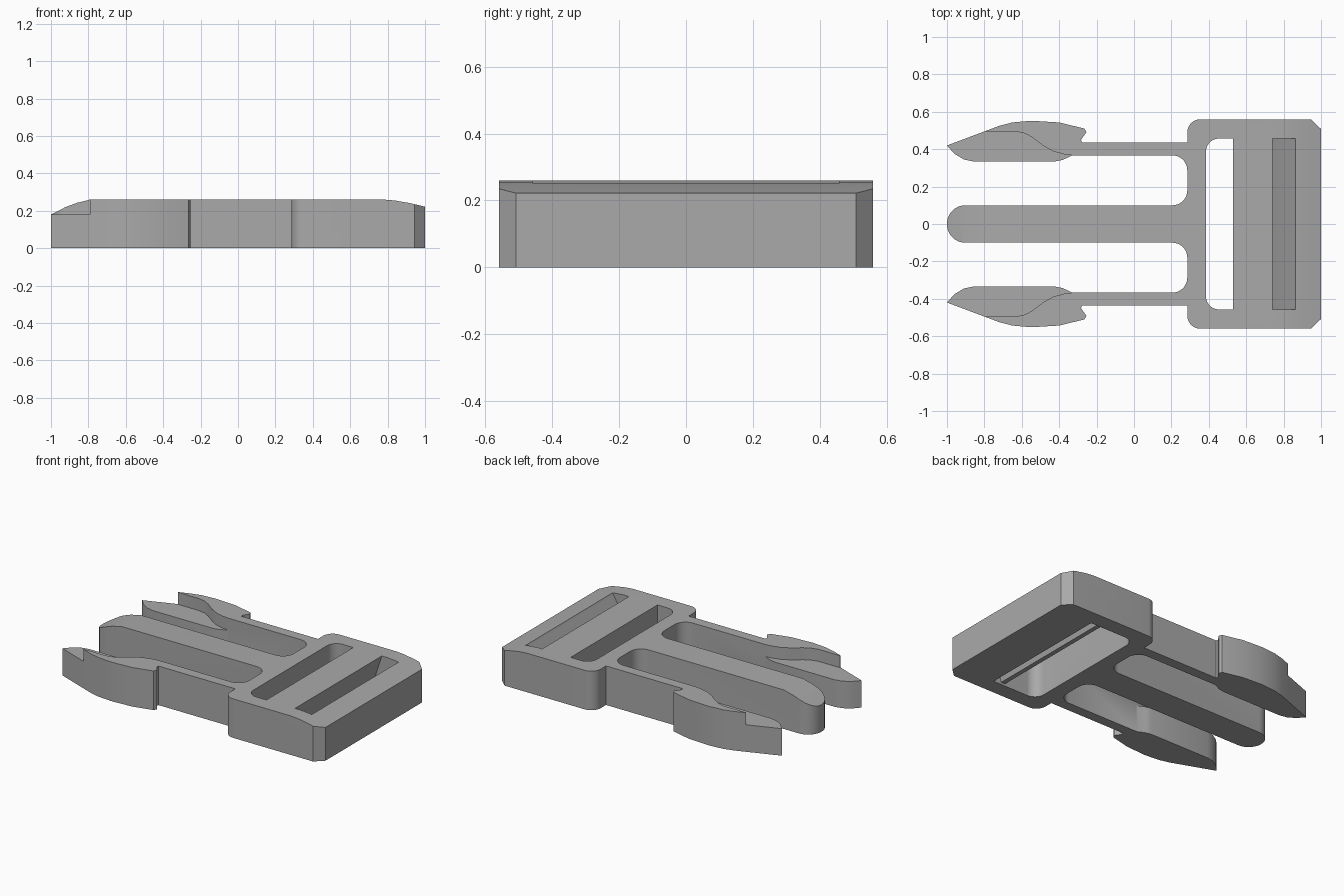
import bpy, bmesh, math
from mathutils import Vector

if "Cube" in bpy.data.objects:
    bpy.data.objects.remove(bpy.data.objects["Cube"], do_unlink=True)

H = 0.26          # overall thickness
SLOT = 0.457      # half length of the strap slots

grey = bpy.data.materials.new("grey_plastic")
grey.use_nodes = True
grey.diffuse_color = (0.4, 0.4, 0.4, 1)
grey.node_tree.nodes["Principled BSDF"].inputs["Base Color"].default_value = (0.4, 0.4, 0.4, 1)


def rounded(corners, steps=8):
    """Turn (x, y[, radius]) corners into an outline with circular fillets."""
    out = []
    for i, c in enumerate(corners):
        p = Vector(c[:2])
        if len(c) < 3:
            out.append(p)
            continue
        a = (Vector(corners[i - 1][:2]) - p).normalized()
        b = (Vector(corners[(i + 1) % len(corners)][:2]) - p).normalized()
        half = a.angle(b) / 2
        centre = p + (a + b).normalized() * c[2] / math.sin(half)
        start = p + a * c[2] / math.tan(half) - centre
        end = p + b * c[2] / math.tan(half) - centre
        sweep = start.angle(end)
        for k in range(steps + 1):
            t = k / steps
            out.append(centre + (start * math.sin((1 - t) * sweep)
                                 + end * math.sin(t * sweep)) / math.sin(sweep))
    return out


def prism(name, outline, low, high, axis="z"):
    """Extrude an outline along z, or an x-z profile along y."""
    bm = bmesh.new()
    place = (lambda p: (p[0], p[1], low)) if axis == "z" else (lambda p: (p[0], low, p[1]))
    face = bm.faces.new([bm.verts.new(place(p)) for p in outline])
    grown = bmesh.ops.extrude_face_region(bm, geom=[face])["geom"]
    shift = Vector((0, 0, high - low)) if axis == "z" else Vector((0, high - low, 0))
    bmesh.ops.translate(bm, vec=shift, verts=[g for g in grown if isinstance(g, bmesh.types.BMVert)])
    bmesh.ops.recalc_face_normals(bm, faces=bm.faces)
    mesh = bpy.data.meshes.new(name)
    bm.to_mesh(mesh)
    bm.free()
    mesh.materials.append(grey)
    obj = bpy.data.objects.new(name, mesh)
    bpy.context.collection.objects.link(obj)
    return obj


def carve(target, cutter, operation="DIFFERENCE"):
    cutter.hide_render = True
    mod = target.modifiers.new("carve", "BOOLEAN")
    mod.operation, mod.solver, mod.object = operation, "EXACT", cutter
    bpy.context.view_layer.objects.active = target
    bpy.ops.object.modifier_apply(modifier=mod.name)
    bpy.data.objects.remove(cutter, do_unlink=True)


# Plan outline of one half: centre prong, gap, barbed side arm, strap frame
half = [
    (-1, 0.1, 0.098), (0.285, 0.1, 0.08), (0.285, 0.367, 0.08),
    (-0.33, 0.367), (-0.38, 0.343), (-0.42, 0.335),
    (-0.86, 0.335), (-0.91, 0.345), (-0.96, 0.375), (-1, 0.42),
    (-0.8, 0.495), (-0.72, 0.525), (-0.65, 0.543), (-0.55, 0.552), (-0.4, 0.543),
    (-0.265, 0.51), (-0.255, 0.49), (-0.283, 0.45), (-0.28, 0.435),
    (0.285, 0.435), (0.285, 0.56, 0.07), (0.945, 0.56), (1, 0.508),
]
other = [(c[0], -c[1], *c[2:]) for c in reversed(half)]
buckle = prism("buckle_frame", rounded(half + other), 0, H)

# Side profile: tapered prong tips and drooping strap end
side = [(-1.1, -0.1), (-1.1, 0.12), (-1, 0.18), (-0.92, 0.221), (-0.86, 0.243), (-0.81, 0.255),
        (-0.76, 0.27), (0.75, 0.27), (0.78, H), (0.84, 0.255), (0.92, 0.241), (1.02, 0.217),
        (1.02, -0.1)]
carve(buckle, prism("side_cutter", side, -1, 1, "y"), "INTERSECT")

# Lower shelf on the inner side of each arm head
shelf = [(-1.1, 0.3), (-0.32, 0.3), (-0.32, 0.366), (-0.37, 0.372), (-0.43, 0.388),
         (-0.48, 0.415), (-0.54, 0.46), (-0.58, 0.483), (-0.63, 0.495),
         (-0.79, 0.495), (-0.81, 0.6), (-1.1, 0.6)]
for s in (1, -1):
    carve(buckle, prism("shelf_cutter", [(x, s * y) for x, y in shelf], 0.18, 0.4))

# Straight strap slot
slot = [(0.385, -SLOT, 0.07), (0.53, -SLOT), (0.53, SLOT), (0.385, SLOT, 0.07)]
carve(buckle, prism("slot_cutter", rounded(slot), -0.1, 0.4))

# Slanted strap slot, running on beneath the wedge-shaped strap bar
slant = [(0.45, -0.05), (0.45, 0.13), (0.53, 0.13), (0.63, 0.015), (0.66, 0.015),
         (0.74, H), (0.75, 0.3), (0.88, 0.3), (0.862, 0.25), (0.85, 0.235), (0.72, 0), (0.72, -0.05)]
carve(buckle, prism("slant_cutter", slant, -SLOT, SLOT, "y"))

bpy.ops.object.select_all(action="DESELECT")
buckle.select_set(True)
bpy.context.view_layer.objects.active = buckle
bpy.ops.object.shade_smooth_by_angle(angle=math.radians(30))
